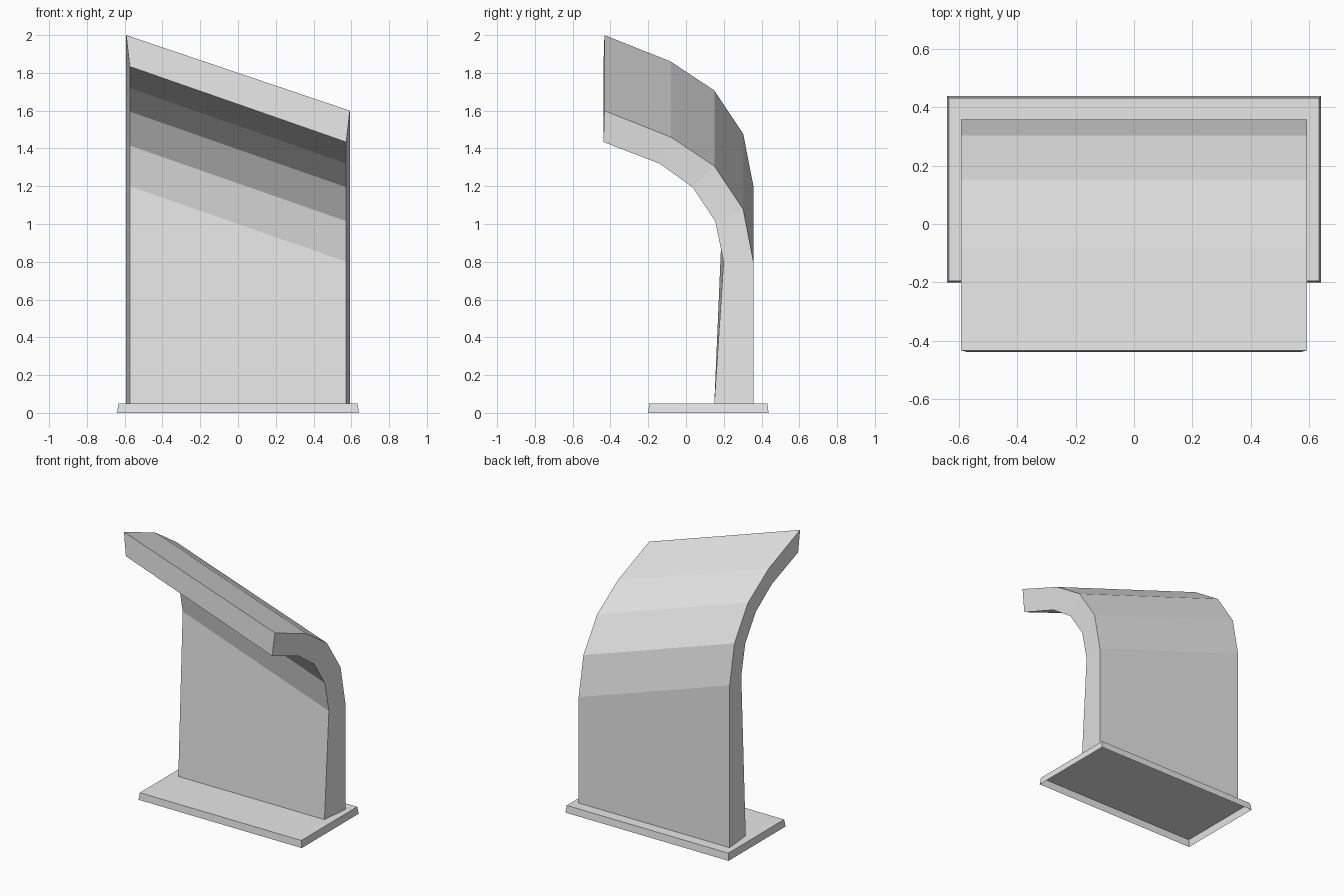
import bpy, bmesh

cube = bpy.data.objects.get("Cube")
if cube:
    bpy.data.objects.remove(cube, do_unlink=True)

grey = bpy.data.materials.new("light_grey")
grey.use_nodes = True
colour = (0.8, 0.8, 0.8, 1)
grey.diffuse_color = colour
grey.node_tree.nodes["Principled BSDF"].inputs["Base Color"].default_value = colour


def add_object(name, bm):
    bmesh.ops.recalc_face_normals(bm, faces=bm.faces)
    mesh = bpy.data.meshes.new(name)
    bm.to_mesh(mesh)
    bm.free()
    mesh.materials.append(grey)
    obj = bpy.data.objects.new(name, mesh)
    bpy.context.collection.objects.link(obj)
    return obj


# Base plate: shallow tapered tray, open underneath
BASE_TOP = 0.05
bm = bmesh.new()


def rectangle(half_x, front, back, z):
    corners = ((-half_x, front), (half_x, front), (half_x, back), (-half_x, back))
    return [bm.verts.new((x, y, z)) for x, y in corners]


foot = rectangle(0.64, -0.2, 0.437, 0)
top = rectangle(0.633, -0.195, 0.431, BASE_TOP)
bm.faces.new(top)
for i in range(4):
    j = (i + 1) % 4
    bm.faces.new((foot[i], foot[j], top[j], top[i]))
add_object("base_plate", bm)

# Curved panel: (y, z) profiles at mid width, foot to tip
outer = [(0.357, BASE_TOP), (0.357, 1.0), (0.303, 1.277), (0.15, 1.507),
         (-0.08, 1.66), (-0.432, 1.8)]
inner = [(0.15, BASE_TOP), (0.199, 1.0), (0.155, 1.215), (0.035, 1.395),
         (-0.14, 1.52), (-0.437, 1.634)]
SLANT = 0.2  # one side rises and the other drops by this much
bm = bmesh.new()


def edge_line(profile, x):
    rise = -SLANT if x > 0 else SLANT
    return [bm.verts.new((x, y, z + (rise if i else 0)))
            for i, (y, z) in enumerate(profile)]


# Inner face is slightly narrower, so the side faces taper
rails = [edge_line(outer, -0.592), edge_line(outer, 0.592),
         edge_line(inner, 0.573), edge_line(inner, -0.573)]
for r in range(4):
    a, b = rails[r], rails[(r + 1) % 4]
    for i in range(len(a) - 1):
        bm.faces.new((a[i], b[i], b[i + 1], a[i + 1]))
bm.faces.new([rail[-1] for rail in rails])
add_object("curved_panel", bm)
